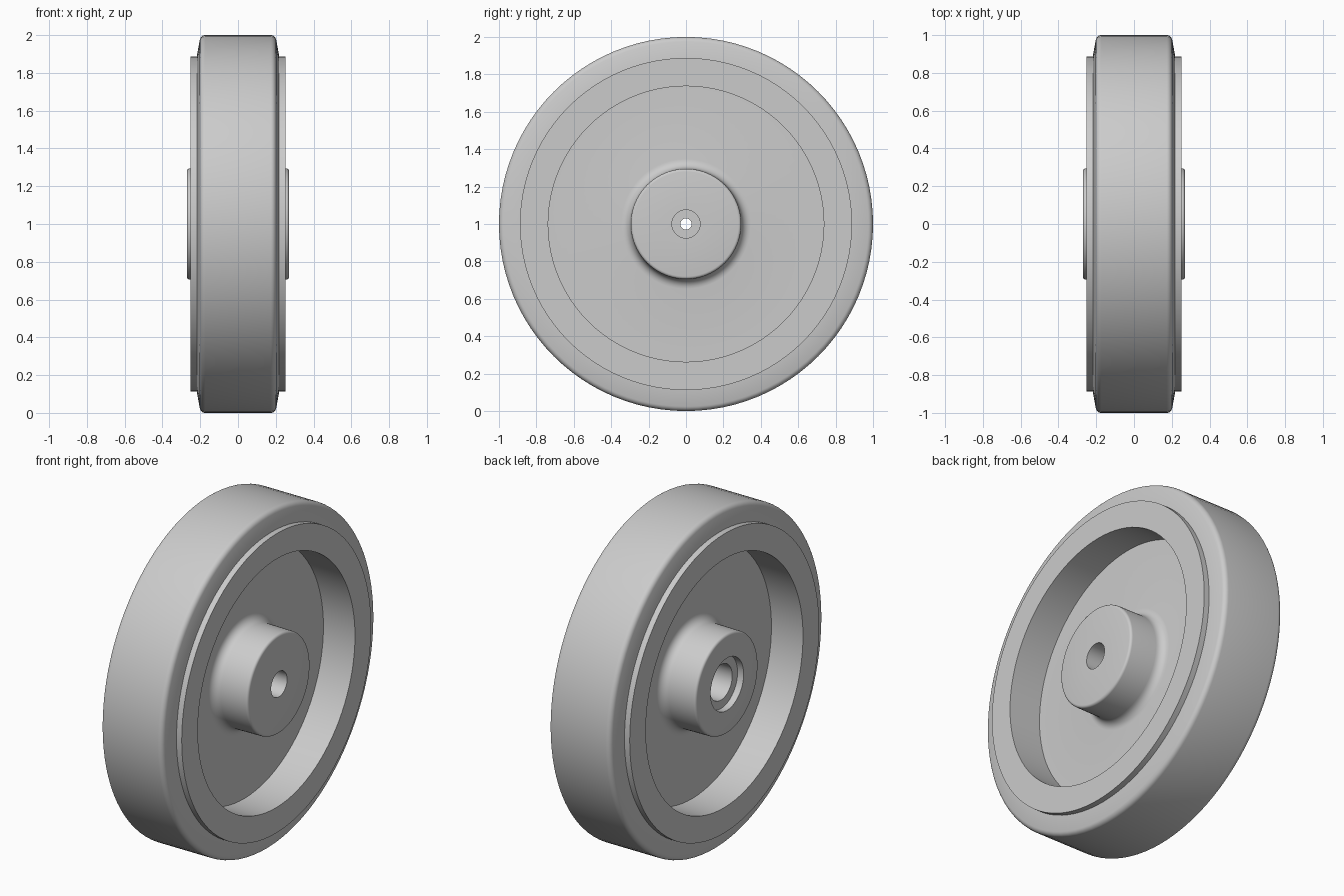
import bpy, bmesh
from math import radians, sin, cos, pi

SEGMENTS = 96

cube = bpy.data.objects.get("Cube")
if cube:
    bpy.data.objects.remove(cube, do_unlink=True)

grey = bpy.data.materials.new("plain grey")
grey.use_nodes = True
colour = (0.6, 0.6, 0.6, 1)
grey.diffuse_color = colour
grey.node_tree.nodes["Principled BSDF"].inputs["Base Color"].default_value = colour


def arc(x, r, radius, start, end, steps=6):
    """Points of a rounded corner, as (x, radius from axle)."""
    angles = [radians(start + (end - start) * i / steps) for i in range(steps + 1)]
    return [(x + radius * cos(a), r + radius * sin(a)) for a in angles]


def mirrored(half):
    """Continue a +x profile with its reflection on the -x side."""
    return half + [(-x, r) for x, r in reversed(half)]


def lathe(name, profile):
    """Turn a closed (x, radius) profile around the axle."""
    bm = bmesh.new()
    rings = []
    for i in range(SEGMENTS):
        a = 2 * pi * i / SEGMENTS
        rings.append([bm.verts.new((x, r * sin(a), r * cos(a))) for x, r in profile])
    n = len(profile)
    for i in range(SEGMENTS):
        here, there = rings[i], rings[(i + 1) % SEGMENTS]
        for j in range(n):
            k = (j + 1) % n
            bm.faces.new((here[j], here[k], there[k], there[j]))
    bmesh.ops.recalc_face_normals(bm, faces=bm.faces)
    mesh = bpy.data.meshes.new(name)
    bm.to_mesh(mesh)
    bm.free()
    mesh.materials.append(grey)
    obj = bpy.data.objects.new(name, mesh)
    bpy.context.collection.objects.link(obj)
    obj.location.z = 1
    bpy.ops.object.select_all(action="DESELECT")
    obj.select_set(True)
    bpy.context.view_layer.objects.active = obj
    bpy.ops.object.shade_smooth_by_angle(angle=radians(30))
    return obj


# Tyre: rounded shoulders and slightly sloping side walls
lathe("tyre", mirrored([(0.18, 0.87), (0.218, 0.87), (0.218, 0.89)]
                       + arc(0.173, 0.97, 0.03, 10, 90)))

# Wheel core: raised rim, thin web, filleted hub
core_side = ([(0.252, 0.888), (0.252, 0.737), (0.045, 0.737)]
             + arc(0.095, 0.347, 0.05, 180, 270)
             + arc(0.255, 0.28, 0.015, 90, 0, 4))
# Axle bore, with a pierced partition and a stepped recess on the right
bore = [(0.27, 0.075), (0.02, 0.075), (0.02, 0.03), (0, 0.03),
        (0, 0.105), (-0.23, 0.105), (-0.23, 0.155), (-0.27, 0.155)]
opposite_side = [(-x, r) for x, r in reversed(core_side)]
lathe("wheel_core", core_side + bore + opposite_side)
